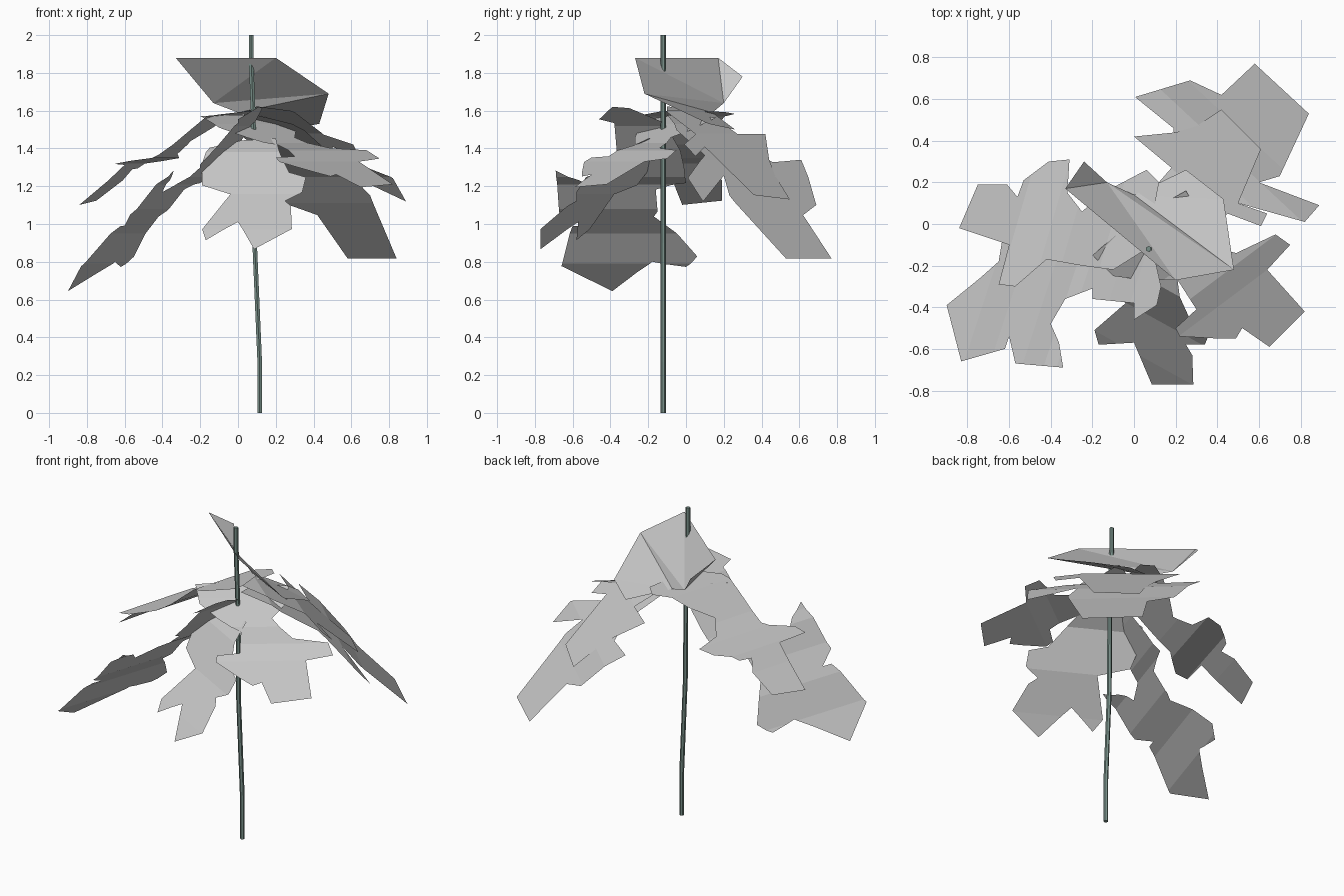
import bpy, bmesh, math
from mathutils import Vector

if "Cube" in bpy.data.objects:
    bpy.data.objects.remove(bpy.data.objects["Cube"])


def material(name, rgb):
    m = bpy.data.materials.new(name)
    m.diffuse_color = (*rgb, 1)
    m.use_nodes = True
    m.node_tree.nodes["Principled BSDF"].inputs["Base Color"].default_value = m.diffuse_color
    return m


LEAF = material("leaf_grey", (0.58, 0.58, 0.58))
BARK = material("stem_grey_green", (0.19, 0.28, 0.25))


def finish(bm, name, mat):
    me = bpy.data.meshes.new(name)
    bm.to_mesh(me)
    bm.free()
    me.materials.append(mat)
    ob = bpy.data.objects.new(name, me)
    bpy.context.collection.objects.link(ob)
    return ob


def height(profile, d):
    """Piecewise linear height along the leaf, extended past both ends."""
    i = 0
    while i < len(profile) - 2 and d > profile[i + 1][0]:
        i += 1
    (d0, z0), (d1, z1) = profile[i], profile[i + 1]
    return z0 + (z1 - z0) * (d - d0) / (d1 - d0)


def leaf(name, slope_dir, profile, outline):
    """Cut a lobed sheet, crease it across the slope and let it droop."""
    axis = Vector((*slope_dir, 0)).normalized()
    bm = bmesh.new()
    f = bm.faces.new([bm.verts.new((x, y, 0)) for x, y in outline])
    f.normal_update()
    if f.normal.z < 0:
        f.normal_flip()
    bmesh.ops.triangulate(bm, faces=bm.faces[:])
    for d, _ in profile[1:-1]:
        bmesh.ops.bisect_plane(bm, geom=bm.verts[:] + bm.edges[:] + bm.faces[:],
                               plane_co=axis * d, plane_no=axis)
    for v in bm.verts:
        v.co.z = height(profile, v.co.dot(axis))
    return finish(bm, name, LEAF)


# Stem: a thin six-sided rod swept up a slightly bent path
def stem():
    path = [(.115, 0), (.115, .27), (.088, .9), (.085, 1.4), (.08, 1.6), (.07, 1.85), (.07, 2.0)]
    bm = bmesh.new()
    rings = [[bm.verts.new((x + .014 * math.cos((a + .5) * math.pi / 3),
                            -.12 + .014 * math.sin((a + .5) * math.pi / 3), z)) for a in range(6)]
             for x, z in path]
    for lo, hi in zip(rings, rings[1:]):
        for a in range(6):
            b = (a + 1) % 6
            bm.faces.new((lo[a], lo[b], hi[b], hi[a]))
    bm.faces.new(rings[0][::-1])
    bm.faces.new(rings[-1])
    finish(bm, "stem", BARK)


stem()

# Left leaf, pointing back a little
leaf("leaf_left_back", (-.96, .28),
     [(-.1, 1.6), (.1, 1.57), (.28, 1.42), (.38, 1.35), (.54, 1.32), (.64, 1.23), (.79, 1.11)],
     [(-.84, -.02), (-.75, .19), (-.61, .19), (-.56, .13), (-.53, .21), (-.41, .30),
      (-.31, .31), (-.32, .15), (-.25, .06), (-.13, .16), (.06, .26), (.12, .2), (.06, -.12),
      (-.1, -.22), (-.25, -.2), (-.42, -.17), (-.57, -.30), (-.65, -.29), (-.60, -.1)])

# Left leaf, pointing forward, hanging lowest, with a wide base at the stem
leaf("leaf_left_front", (-.95, .31),
     [(-.2, 1.6), (-.1, 1.52), (0, 1.4), (.14, 1.25), (.2, 1.21), (.3, 1.08), (.45, .95),
      (.57, .79), (.74, .64)],
     [(-.90, -.39), (-.74, -.26), (-.65, -.18), (-.62, 0), (-.55, .06), (-.42, -.17),
      (-.38, -.15), (-.285, -.16), (-.24, -.08), (-.2, 0), (-.1, -.01), (-.02, -.03),
      (.09, -.12), (.13, -.3), (.11, -.39), (0, -.46), (0, -.38), (-.2, -.36), (-.2, -.31),
      (-.33, -.36), (-.40, -.48), (-.36, -.57), (-.34, -.69), (-.57, -.67), (-.60, -.54),
      (-.62, -.60), (-.83, -.66)])

# Front leaf
leaf("leaf_front", (-.48, -.87),
     [(.05, 1.47), (.2, 1.38), (.35, 1.16), (.54, .97), (.63, .87)],
     [(.085, -.77), (0, -.57), (-.17, -.58), (-.19, -.51), (-.04, -.38), (-.19, -.26),
      (-.19, -.17), (-.15, -.1), (.02, -.12), (.2, -.2), (.22, -.35), (.27, -.46),
      (.36, -.53), (.34, -.58), (.25, -.58), (.28, -.63), (.285, -.77)])

# Front right leaf, with a wide base at the stem
leaf("leaf_right_front", (.6, -.8),
     [(-.02, 1.58), (.1, 1.53), (.3, 1.43), (.45, 1.39), (.56, 1.33), (.85, 1.2)],
     [(.82, -.42), (.65, -.59), (.52, -.5), (.49, -.55), (.40, -.55), (.22, -.54), (.2, -.5),
      (.3, -.41), (.21, -.27), (.05, -.27), (-.1, -.25), (-.2, -.15), (0, .02), (.25, .16),
      (.31, .05), (.3, -.08), (.49, -.14), (.68, -.05), (.75, -.1), (.64, -.22)])

# Large back right leaf
leaf("leaf_back_large", (.68, .73),
     [(-.05, 1.59), (.15, 1.53), (.45, 1.34), (.56, 1.25), (.68, 1.11), (.957, .82)],
     [(.58, .77), (.84, .53), (.70, .23), (.6, .2), (.89, .09), (.82, .01), (.5, .1),
      (.35, -.05), (.09, -.1), (.05, .1), (.2, .28), (.19, .46), (.005, .61),
      (.27, .69), (.42, .62)])

# Smaller leaf lying over the large one
leaf("leaf_back_small", (.64, .77),
     [(-.05, 1.63), (.1, 1.6), (.32, 1.48), (.67, 1.15)],
     [(.42, .55), (.61, .36), (.5, .1), (.64, .05), (.61, -.01), (.45, .05), (.3, -.1),
      (.1, -.1), (.05, .12), (.18, .27), (0, .42), (.2, .44), (.3, .47)])


# Top leaf: a raised collar behind the stem tip, folded once and running down to the back
def top_leaf():
    bm = bmesh.new()
    collar_l, collar_r, side_r, fold_l, side_l, low_r, low_m, low_l = [bm.verts.new(p) for p in (
        (-.33, .17, 1.88), (.2, -.27, 1.88), (.48, -.22, 1.69), (-.13, .2, 1.64),
        (-.24, .30, 1.78), (.43, .12, 1.53), (.25, .26, 1.5), (0, .14, 1.59))]
    for face in ((collar_l, fold_l, side_l), (collar_l, collar_r, fold_l),
                 (collar_r, side_r, fold_l), (fold_l, side_r, low_l),
                 (low_l, side_r, low_r), (low_l, low_r, low_m)):
        bm.faces.new(face)
    finish(bm, "leaf_top", LEAF)


top_leaf()
